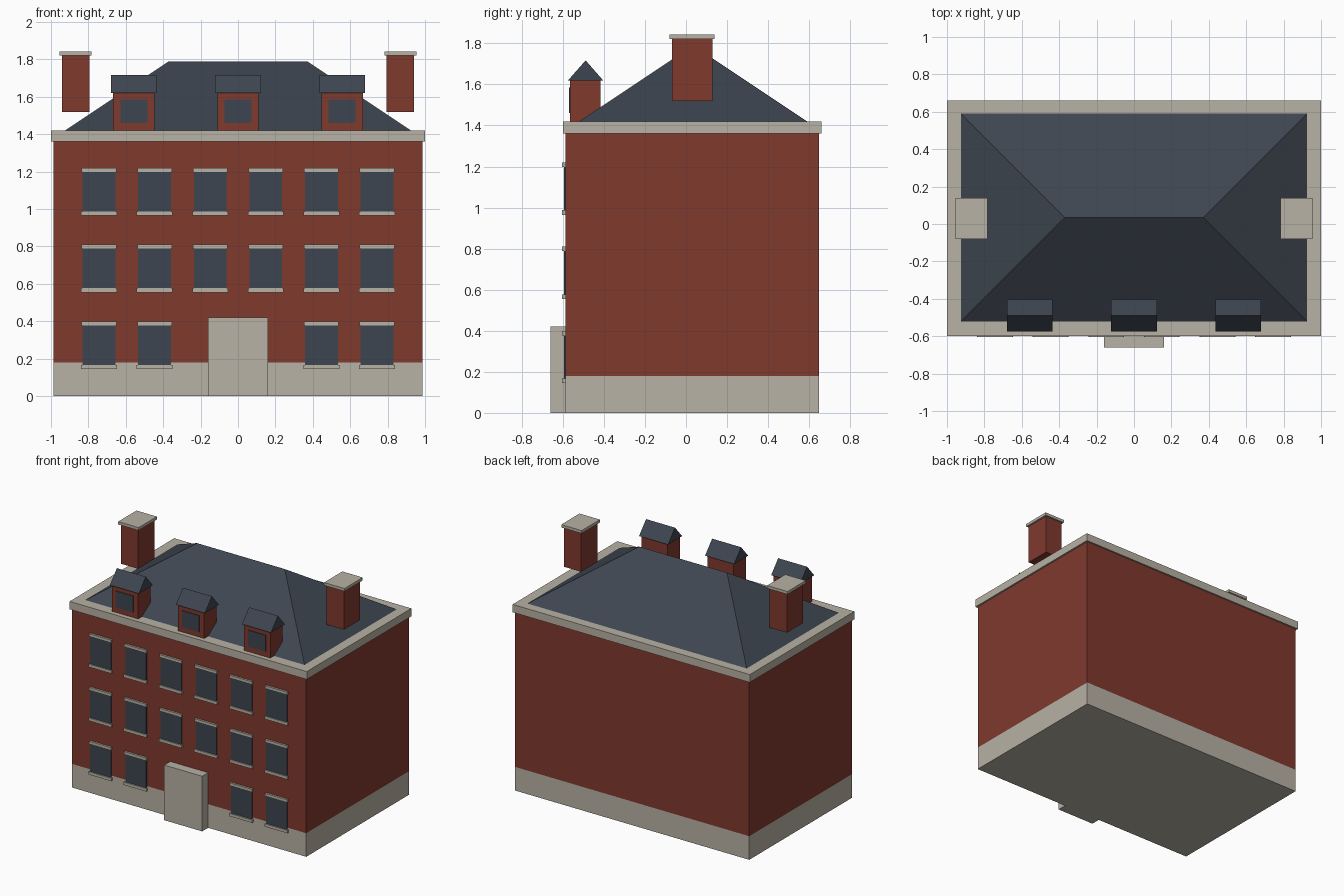
import bpy
import bmesh
from mathutils import Vector

cube = bpy.data.objects.get("Cube")
if cube:
    bpy.data.objects.remove(cube, do_unlink=True)


def material(name, rgb):
    mat = bpy.data.materials.new(name)
    mat.use_nodes = True
    mat.diffuse_color = (*rgb, 1)
    bsdf = next(n for n in mat.node_tree.nodes if n.type == "BSDF_PRINCIPLED")
    bsdf.inputs["Base Color"].default_value = (*rgb, 1)
    bsdf.inputs["Roughness"].default_value = 0.9
    return mat


brick = material("red brick", (0.216, 0.041, 0.027))
stone = material("pale stone", (0.479, 0.445, 0.376))
slate = material("dark slate", (0.048, 0.060, 0.080))


def finish(name, bm, *mats):
    bmesh.ops.recalc_face_normals(bm, faces=bm.faces)
    mesh = bpy.data.meshes.new(name)
    bm.to_mesh(mesh)
    bm.free()
    for mat in mats:
        mesh.materials.append(mat)
    obj = bpy.data.objects.new(name, mesh)
    bpy.context.collection.objects.link(obj)
    return obj


def block_mesh(x, y, z):
    """Box from (low, high) ranges on each axis."""
    bm = bmesh.new()
    bmesh.ops.create_cube(bm, size=1)
    for v in bm.verts:
        v.co = Vector([sum(r) / 2 + c * (r[1] - r[0]) for r, c in zip((x, y, z), v.co)])
    return bm


def block(name, x, y, z, mat):
    return finish(name, block_mesh(x, y, z), mat)


def around(centre, half):
    return (centre - half, centre + half)


def ridged_roof(name, x, y, z, ridge_half, mat):
    """Box whose top is collapsed to a ridge along x."""
    bm = block_mesh(x, y, z)
    cx, cy = sum(x) / 2, sum(y) / 2
    for v in bm.verts:
        if v.co.z > sum(z) / 2:
            v.co.y = cy
            v.co.x = cx + (ridge_half if v.co.x > cx else -ridge_half)
    bmesh.ops.remove_doubles(bm, verts=bm.verts, dist=0.0001)
    return finish(name, bm, mat)


MID = 0.03       # depth centre of the house
FRONT = -0.588   # front wall plane
EAVE = 1.42

# Walls with a flush stone plinth
bm = block_mesh((-0.987, 0.987), around(MID, MID - FRONT), (0, 1.36))
bmesh.ops.bisect_plane(bm, geom=bm.verts[:] + bm.edges[:] + bm.faces[:],
                       plane_co=(0, 0, 0.18), plane_no=(0, 0, 1))
for f in bm.faces:
    f.material_index = 1 if f.calc_center_median().z < 0.18 else 0
finish("walls", bm, brick, stone)

# Cornice and hipped roof
block("cornice", (-1, 1), around(MID, 0.63), (1.36, EAVE), stone)
ridged_roof("main_roof", (-0.925, 0.925), around(0.035, 0.555), (EAVE, 1.79), 0.37, slate)

# Entrance block
block("entrance", (-0.16, 0.16), (-0.66, FRONT), (0, 0.42), stone)

# Windows: three rows of six, with the entrance in place of the middle pair below
for row in range(3):
    base = 0.145 + 0.41 * row
    for col in range(6):
        if row == 0 and col in (2, 3):
            continue
        x = (col - 2.5) * 0.297
        tag = f"_{row + 1}_{col + 1}"
        block("window" + tag, around(x, 0.088), (-0.595, FRONT), (base + 0.02, base + 0.235), slate)
        block("sill" + tag, around(x, 0.096), (-0.603, FRONT), (base, base + 0.022), stone)
        block("lintel" + tag, around(x, 0.093), (-0.603, FRONT), (base + 0.233, base + 0.255), stone)

# Dormers
for label, x in (("right", -0.557), ("middle", 0), ("left", 0.557)):
    block(f"{label}_dormer", around(x, 0.11), (-0.564, -0.416), (EAVE, 1.62), brick)
    block(f"{label}_dormer_window", around(x, 0.072), (-0.57, -0.563), (1.46, 1.585), slate)
    ridged_roof(f"{label}_dormer_roof", around(x, 0.122), (-0.574, -0.404), (1.62, 1.717), 0.122, slate)

# Chimneys
for label, x in (("right", -0.868), ("left", 0.868)):
    block(f"{label}_chimney", around(x, 0.073), around(MID, 0.098), (1.52, 1.82), brick)
    block(f"{label}_chimney_cap", around(x, 0.086), around(MID, 0.11), (1.82, 1.842), stone)
